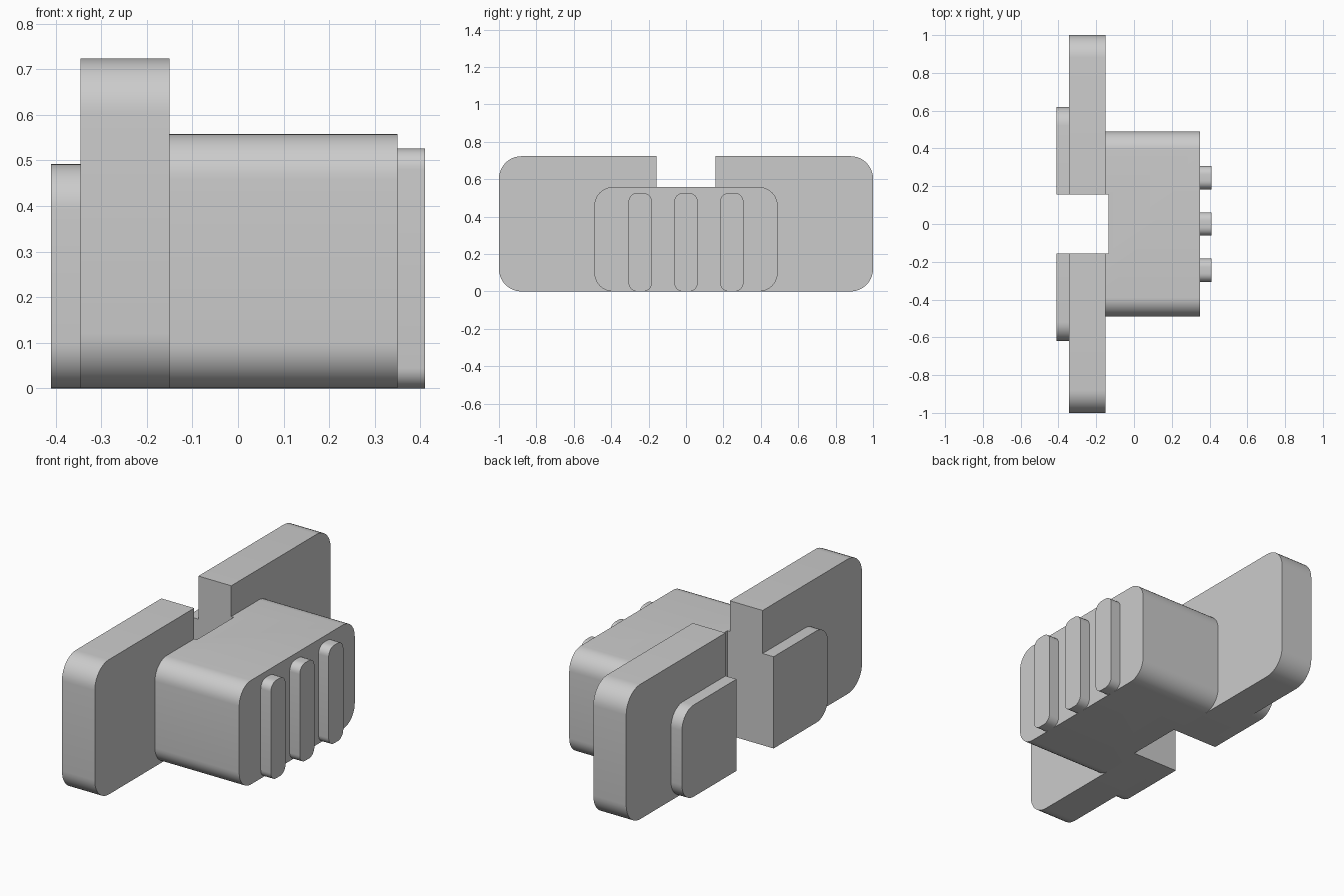
import bpy
import math

default = bpy.data.objects.get("Cube")
if default:
    bpy.data.objects.remove(default, do_unlink=True)

grey = bpy.data.materials.new("plain grey")
grey.use_nodes = True
GREY = (0.6, 0.6, 0.6, 1)
grey.diffuse_color = GREY
grey.node_tree.nodes["Principled BSDF"].inputs["Base Color"].default_value = GREY


def rounded_block(name, x0, x1, y0, y1, height, radius, z0=0.0, steps=10):
    """Rounded rectangle in the YZ plane, extruded along X."""
    corners = [(y1, z0 + height, -1, -1), (y0, z0 + height, 1, -1),
               (y0, z0, 1, 1), (y1, z0, -1, 1)]
    outline = []
    for i, (y, z, sy, sz) in enumerate(corners):
        if radius == 0:
            outline.append((y, z))
            continue
        for s in range(steps + 1):
            a = math.pi / 2 * (i + s / steps)
            outline.append((y + radius * (sy + math.cos(a)),
                            z + radius * (sz + math.sin(a))))
    n = len(outline)
    verts = [(x, y, z) for x in (x0, x1) for y, z in outline]
    faces = [tuple(reversed(range(n))), tuple(range(n, 2 * n))]
    faces += [(i, (i + 1) % n, n + (i + 1) % n, n + i) for i in range(n)]
    mesh = bpy.data.meshes.new(name)
    mesh.from_pydata(verts, [], faces)
    mesh.materials.append(grey)
    obj = bpy.data.objects.new(name, mesh)
    bpy.context.collection.objects.link(obj)
    return obj


def activate(obj):
    bpy.ops.object.select_all(action="DESELECT")
    obj.select_set(True)
    bpy.context.view_layer.objects.active = obj


# Main parts, stacked along X
pad = rounded_block("back_pad", -0.41, -0.345, -0.62, 0.62, 0.492, 0.1)
plate = rounded_block("wide_plate", -0.345, -0.15, -1, 1, 0.723, 0.12)
body = rounded_block("body", -0.15, 0.35, -0.49, 0.49, 0.558, 0.1)

# Vertical slot through the pad and plate, just into the body
slot = rounded_block("slot_cutter", -0.6, -0.135, -0.157, 0.157, 1.2, 0, z0=-0.2)
slot.hide_render = True
for part in (pad, plate, body):
    cut = part.modifiers.new("slot", "BOOLEAN")
    cut.operation = "DIFFERENCE"
    cut.solver = "EXACT"
    cut.object = slot
    activate(part)
    bpy.ops.object.modifier_apply(modifier=cut.name)
bpy.data.objects.remove(slot, do_unlink=True)

# Grip ribs on the end of the body
ribs = [rounded_block(f"grip_rib_{i + 2}", 0.35, 0.41, 0.245 * i - 0.062,
                      0.245 * i + 0.062, 0.526, 0.045, steps=8)
        for i in (-1, 0, 1)]

for part in (pad, plate, body, *ribs):
    activate(part)
    bpy.ops.object.shade_smooth_by_angle(angle=math.radians(30))
